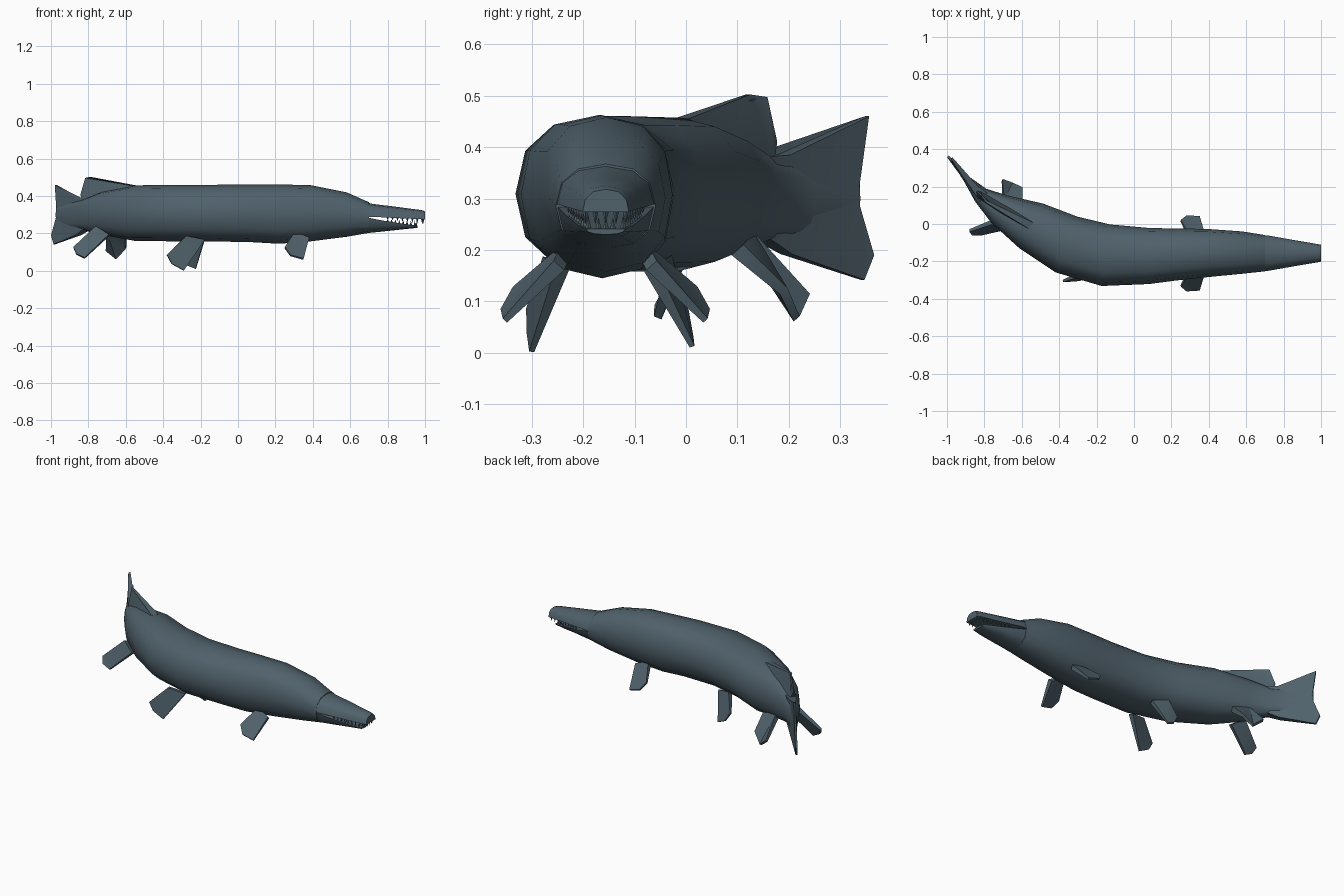
import bpy, bmesh, math
from mathutils import Vector

if "Cube" in bpy.data.objects:
    bpy.data.objects.remove(bpy.data.objects["Cube"], do_unlink=True)

COLOUR = (0.08, 0.12, 0.147, 1)
skin = bpy.data.materials.new("slate_blue_skin")
skin.use_nodes = True
skin.diffuse_color = COLOUR
bsdf = skin.node_tree.nodes["Principled BSDF"]
bsdf.inputs["Base Color"].default_value = COLOUR
bsdf.inputs["Roughness"].default_value = 0.8


def finish(bm, name, angle=40):
    bmesh.ops.recalc_face_normals(bm, faces=bm.faces)
    mesh = bpy.data.meshes.new(name)
    bm.to_mesh(mesh)
    bm.free()
    obj = bpy.data.objects.new(name, mesh)
    bpy.context.collection.objects.link(obj)
    mesh.materials.append(skin)
    bpy.ops.object.select_all(action='DESELECT')
    obj.select_set(True)
    bpy.context.view_layer.objects.active = obj
    bpy.ops.object.shade_smooth_by_angle(angle=math.radians(angle))
    return obj


def spow(v, e=0.85):
    return math.copysign(abs(v) ** e, v)


def bridge(bm, rings):
    n = len(rings[0])
    for a, b in zip(rings, rings[1:]):
        for i in range(n):
            j = (i + 1) % n
            bm.faces.new((a[i], a[j], b[j], b[i]))
    bm.faces.new(rings[0])
    bm.faces.new(rings[-1][::-1])


def loft(name, stations, sides=12):
    """Rings square to a bent spine; station = x, y, half width, low z, high z."""
    bm, rings = bmesh.new(), []
    for k, (x, y, w, lo, hi) in enumerate(stations):
        a, b = stations[max(k - 1, 0)], stations[min(k + 1, len(stations) - 1)]
        t = Vector((b[0] - a[0], b[1] - a[1])).normalized()
        if k == len(stations) - 1:
            t = Vector((1, 0))
        ring = []
        for i in range(sides):
            ang = 2 * math.pi * i / sides
            s = w * spow(math.cos(ang))
            z = (lo + hi) / 2 + (hi - lo) / 2 * spow(math.sin(ang))
            ring.append(bm.verts.new((x - t.y * s, y + t.x * s, z)))
        rings.append(ring)
    bridge(bm, rings)
    return finish(bm, name)


def jaw(name, stations, cy=-0.156):
    """Half rings, flat on the mouth side; station = x, half width, mouth z, outer z."""
    bm, rings = bmesh.new(), []
    for x, w, zm, zo in stations:
        rings.append([bm.verts.new((x, cy + w * spow(math.cos(a)), zm + (zo - zm) * spow(math.sin(a))))
                      for a in (math.pi * i / 6 for i in range(7))])
    bridge(bm, rings)
    return finish(bm, name)


def fin(name, points, angle=35):
    """Tapered blade; point = x, y, z, half thickness."""
    pts = [Vector(p[:3]) for p in points]
    normal = Vector()
    for a, b in zip(pts, pts[1:] + pts[:1]):
        normal += (a - pts[0]).cross(b - pts[0])
    normal.normalize()
    bm = bmesh.new()
    front = [bm.verts.new(p + normal * q[3]) for p, q in zip(pts, points)]
    back = [bm.verts.new(p - normal * q[3]) for p, q in zip(pts, points)]
    n = len(pts)
    caps = [bm.faces.new(front), bm.faces.new(back[::-1])]
    for i in range(n):
        j = (i + 1) % n
        bm.faces.new((front[i], back[i], back[j], front[j]))
    bmesh.ops.triangulate(bm, faces=caps)
    return finish(bm, name, angle)


# Curved trunk, from the tail to the corners of the mouth
loft("body", [
    (-0.97, 0.335, 0.006, 0.26, 0.34),
    (-0.89, 0.235, 0.020, 0.22, 0.37),
    (-0.82, 0.155, 0.045, 0.215, 0.385),
    (-0.72, 0.080, 0.085, 0.190, 0.425),
    (-0.55, -0.010, 0.135, 0.160, 0.457),
    (-0.36, -0.110, 0.160, 0.158, 0.460),
    (-0.15, -0.167, 0.166, 0.158, 0.460),
    (0.08, -0.171, 0.150, 0.153, 0.462),
    (0.22, -0.163, 0.139, 0.145, 0.462),
    (0.39, -0.155, 0.129, 0.158, 0.458),
    (0.58, -0.153, 0.113, 0.182, 0.420),
    (0.70, -0.156, 0.097, 0.203, 0.367)])

# Long open jaws
jaw("upper_jaw", [(0.68, 0.097, 0.287, 0.367), (0.72, 0.094, 0.289, 0.358),
                  (0.85, 0.071, 0.282, 0.342), (0.98, 0.049, 0.276, 0.325), (1.0, 0.045, 0.274, 0.318)])
jaw("lower_jaw", [(0.68, 0.097, 0.287, 0.201), (0.78, 0.078, 0.268, 0.211),
                  (0.90, 0.055, 0.249, 0.224), (0.96, 0.038, 0.241, 0.230)])

# Teeth along both jaw edges
bm = bmesh.new()


def tooth(x, y, z, length):
    base = [bm.verts.new((x + 0.006 * math.cos(a), y + 0.006 * math.sin(a), z))
            for a in (0, math.pi / 2, math.pi, 1.5 * math.pi)]
    tip = bm.verts.new((x, y, z + length))
    bm.faces.new(base)
    for i in range(4):
        bm.faces.new((base[i], base[(i + 1) % 4], tip))


for side in (-1, 1):
    for i in range(8):
        f = i / 7
        size = 0.014 + 0.012 * f
        tooth(0.80 + 0.185 * f, -0.156 + side * (0.072 - 0.033 * f), 0.286 - 0.010 * f, -size)
        tooth(0.80 + 0.145 * f, -0.156 + side * (0.066 - 0.032 * f), 0.263 - 0.021 * f, size)
for y in (-0.02, 0, 0.02):
    tooth(0.99, -0.156 + y, 0.276, -0.026)
    tooth(0.953, -0.156 + y * 0.7, 0.240, 0.024)
finish(bm, "teeth", 20)

# Dorsal and forked tail fins
fin("dorsal_fin", [
    (-0.55, -0.01, 0.455, 0.02), (-0.79, 0.12, 0.502, 0.006), (-0.815, 0.155, 0.497, 0.004),
    (-0.84, 0.174, 0.41, 0.004), (-0.825, 0.155, 0.37, 0.02), (-0.62, 0.03, 0.38, 0.04)])
fin("tail_fin", [
    (-0.80, 0.14, 0.382, 0.03), (-0.85, 0.19, 0.385, 0.02), (-0.975, 0.352, 0.46, 0.006),
    (-0.965, 0.33, 0.30, 0.006), (-0.995, 0.362, 0.19, 0.006), (-0.982, 0.343, 0.142, 0.006),
    (-0.85, 0.195, 0.192, 0.018), (-0.80, 0.135, 0.228, 0.03)])

# Pectoral fins, mirrored across the midline of the front body
for name, side in (("left", 1), ("right", -1)):
    pts = [(0.30, 0.075, 0.20, 0.014), (0.25, 0.175, 0.125, 0.006), (0.28, 0.20, 0.082, 0.005),
           (0.35, 0.195, 0.063, 0.006), (0.378, 0.09, 0.17, 0.014)]
    fin(name + "_pectoral_fin", [(x, -0.157 + side * y, z, t) for x, y, z, t in pts])

# Pelvic fins
fin("right_pelvic_fin", [
    (-0.28, -0.265, 0.185, 0.014), (-0.38, -0.305, 0.085, 0.006), (-0.355, -0.305, 0.038, 0.005),
    (-0.29, -0.30, 0.002, 0.005), (-0.18, -0.24, 0.165, 0.014)])
fin("left_pelvic_fin", [
    (-0.27, -0.04, 0.185, 0.014), (-0.30, 0.0, 0.08, 0.006), (-0.27, 0.01, 0.03, 0.005),
    (-0.225, 0.012, 0.012, 0.005), (-0.18, -0.07, 0.165, 0.014)])

# Rear belly fins
fin("right_rear_fin", [
    (-0.76, 0.01, 0.235, 0.014), (-0.88, -0.035, 0.125, 0.008), (-0.865, -0.055, 0.09, 0.007),
    (-0.82, -0.055, 0.068, 0.008), (-0.69, -0.02, 0.19, 0.014)])
fin("left_rear_fin", [
    (-0.70, 0.12, 0.225, 0.016), (-0.705, 0.235, 0.11, 0.008), (-0.65, 0.215, 0.066, 0.008),
    (-0.60, 0.19, 0.12, 0.010), (-0.60, 0.10, 0.20, 0.016)])
